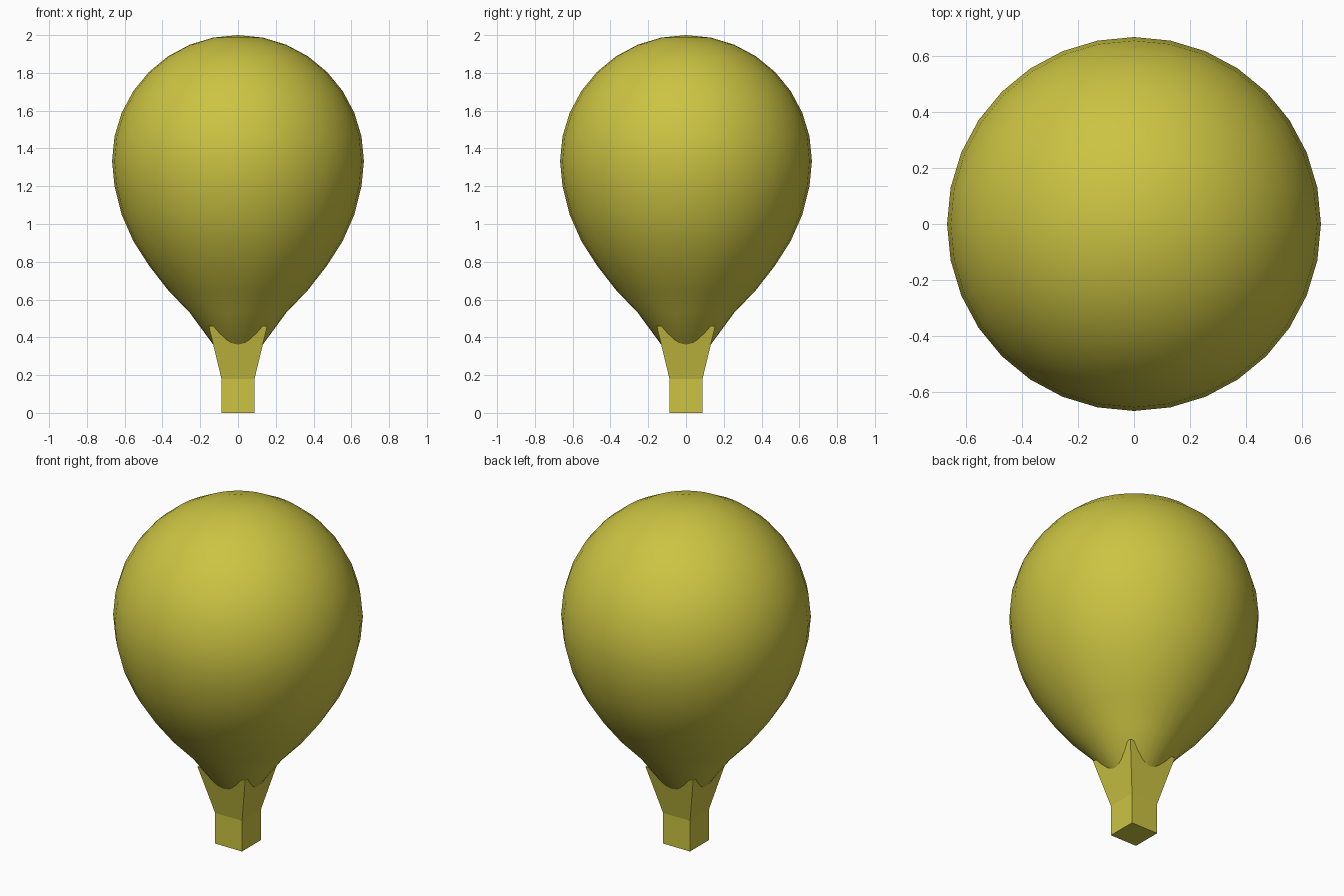
import bpy
import bmesh

cube = bpy.data.objects.get("Cube")
if cube:
    bpy.data.objects.remove(cube, do_unlink=True)

yellow = bpy.data.materials.new("mustard_yellow")
yellow.use_nodes = True
colour = (0.60, 0.55, 0.055, 1)
yellow.diffuse_color = colour
yellow.node_tree.nodes["Principled BSDF"].inputs["Base Color"].default_value = colour


def add_object(name, bm, smooth):
    bmesh.ops.recalc_face_normals(bm, faces=bm.faces)
    for face in bm.faces:
        face.smooth = smooth
    mesh = bpy.data.meshes.new(name)
    bm.to_mesh(mesh)
    bm.free()
    mesh.materials.append(yellow)
    obj = bpy.data.objects.new(name, mesh)
    bpy.context.collection.objects.link(obj)
    return obj


# Envelope: a sphere whose lower rings are drawn down into a neck
radius, centre = 2 / 3, 4 / 3
lower_heights = [1.2, 1.05, 0.91, 0.78, 0.65, 0.53, 0.36, 0.28]
bm = bmesh.new()
bmesh.ops.create_uvsphere(bm, u_segments=32, v_segments=16, radius=radius)
lower = sorted((v for v in bm.verts if v.co.z < -0.01), key=lambda v: -v.co.z)
for i, vert in enumerate(lower):
    vert.co.z = lower_heights[i // 32] - centre
bmesh.ops.translate(bm, verts=bm.verts, vec=(0, 0, centre))
add_object("balloon_envelope", bm, True)

# Basket: a square box flaring up to meet the envelope at its corners
bm = bmesh.new()
rings = []
for half, z in [(0.0875, 0), (0.0875, 0.18), (0.155, 0.46)]:
    corners = [(-half, -half), (half, -half), (half, half), (-half, half)]
    rings.append([bm.verts.new((x, y, z)) for x, y in corners])
for low, high in zip(rings, rings[1:]):
    for i in range(4):
        j = (i + 1) % 4
        bm.faces.new((low[i], low[j], high[j], high[i]))
bm.faces.new(rings[0])
bm.faces.new(rings[-1])
add_object("basket", bm, False)
